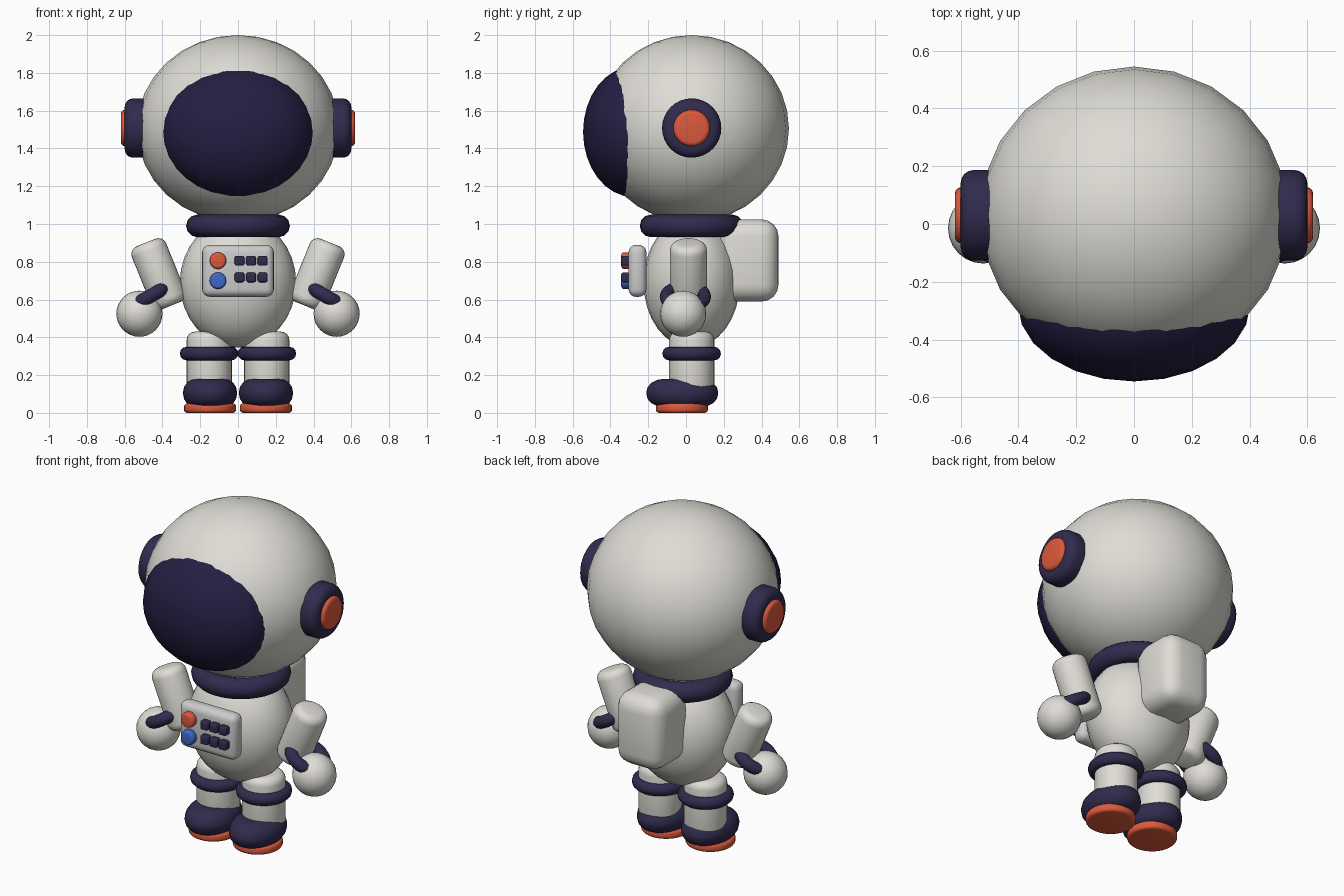
import bpy, bmesh
from math import radians, pi, cos, sin
from mathutils import Matrix

if "Cube" in bpy.data.objects:
    bpy.data.objects.remove(bpy.data.objects["Cube"])


def material(name, rgb):
    m = bpy.data.materials.new(name)
    m.diffuse_color = (*rgb, 1)
    m.use_nodes = True
    m.node_tree.nodes["Principled BSDF"].inputs["Base Color"].default_value = m.diffuse_color
    return m


WHITE = material("suit_white", (0.74, 0.72, 0.67))
PANEL = material("panel_white", (0.78, 0.78, 0.78))
NAVY = material("navy", (0.030, 0.024, 0.075))
GLASS = material("visor_dark", (0.018, 0.013, 0.055))
ORANGE = material("orange", (0.72, 0.10, 0.045))
BLUE = material("blue", (0.05, 0.14, 0.60))


def finish(bm, name, mat, loc, rot=(0, 0, 0)):
    bmesh.ops.recalc_face_normals(bm, faces=bm.faces)
    me = bpy.data.meshes.new(name)
    bm.to_mesh(me)
    bm.free()
    ob = bpy.data.objects.new(name, me)
    bpy.context.collection.objects.link(ob)
    ob.location, ob.rotation_euler = loc, rot
    me.materials.append(mat)
    bpy.ops.object.select_all(action='DESELECT')
    ob.select_set(True)
    bpy.context.view_layer.objects.active = ob
    bpy.ops.object.shade_smooth_by_angle(angle=radians(40))
    return ob


def round_edges(bm, width, segments=4):
    edges = [e for e in bm.edges if e.calc_face_angle(0) > radians(40)]
    bmesh.ops.bevel(bm, geom=edges, offset=width, segments=segments,
                    profile=0.5, affect='EDGES', clamp_overlap=True)


def ball(name, mat, loc, radii, seg=24, rings=16):
    bm = bmesh.new()
    bmesh.ops.create_uvsphere(bm, u_segments=seg, v_segments=rings, radius=1,
                              matrix=Matrix.Diagonal((*radii, 1)))
    return finish(bm, name, mat, loc)


def block(name, mat, loc, size, width):
    bm = bmesh.new()
    bmesh.ops.create_cube(bm, size=1, matrix=Matrix.Diagonal((*size, 1)))
    round_edges(bm, width)
    return finish(bm, name, mat, loc)


def drum(name, mat, loc, r, depth, width, rot=(0, 0, 0), stretch=1):
    bm = bmesh.new()
    bmesh.ops.create_cone(bm, cap_ends=True, segments=32, radius1=r, radius2=r, depth=depth)
    round_edges(bm, width)
    bmesh.ops.scale(bm, vec=(1, stretch, 1), verts=bm.verts)
    return finish(bm, name, mat, loc, rot)


def ring(name, mat, loc, R, r, rot=(0, 0, 0), n=32, k=12):
    bm = bmesh.new()
    loops = []
    for i in range(n):
        a = 2 * pi * i / n
        loops.append([bm.verts.new((cos(a) * (R + r * cos(t)), sin(a) * (R + r * cos(t)), r * sin(t)))
                      for t in (2 * pi * j / k for j in range(k))])
    for i in range(n):
        p, q = loops[i], loops[(i + 1) % n]
        for j in range(k):
            bm.faces.new((p[j], q[j], q[(j + 1) % k], p[(j + 1) % k]))
    return finish(bm, name, mat, loc, rot)


# head
ball("helmet", WHITE, (0, 0.03, 1.505), (0.535, 0.515, 0.495))
ball("visor", GLASS, (0, -0.28, 1.488), (0.402, 0.265, 0.345))
ring("collar", NAVY, (0, 0.03, 0.99), 0.215, 0.06)

# torso and backpack
ball("torso", WHITE, (0, 0.03, 0.69), (0.308, 0.255, 0.345))
block("backpack", WHITE, (0, 0.325, 0.807), (0.31, 0.33, 0.435), 0.09)

# chest panel with buttons and keys
block("chest_panel", PANEL, (0, -0.257, 0.752), (0.38, 0.095, 0.275), 0.04)
for name, mat, z in (("red_button", ORANGE, 0.806), ("blue_button", BLUE, 0.70)):
    drum(name, mat, (-0.106, -0.318, z), 0.044, 0.05, 0.015, (pi / 2, 0, 0))
for x in (0.008, 0.069, 0.130):
    for z in (0.805, 0.717):
        block("panel_key", NAVY, (x, -0.318, z), (0.051, 0.05, 0.051), 0.01)

for side, s in (("left", -1), ("right", 1)):
    # ear pieces
    turn = (0, s * pi / 2, 0)
    drum(side + "_ear_pad", NAVY, (s * 0.53, 0.03, 1.508), 0.157, 0.14, 0.045, turn)
    drum(side + "_ear_cap", ORANGE, (s * 0.58, 0.03, 1.508), 0.097, 0.08, 0.022, turn)

    # arms
    drum(side + "_sleeve", WHITE, (s * 0.42, 0.013, 0.735), 0.098, 0.36, 0.045,
         (0, s * radians(22), 0))
    ring(side + "_cuff", NAVY, (s * 0.47, -0.003, 0.615), 0.10, 0.036,
         (0, s * radians(30), 0))
    ball(side + "_hand", WHITE, (s * 0.522, -0.015, 0.525), (0.122,) * 3)

    # legs and boots
    drum(side + "_leg", WHITE, (s * 0.152, 0.03, 0.265), 0.12, 0.33, 0.045)
    ring(side + "_leg_band", NAVY, (s * 0.153, 0.03, 0.314), 0.119, 0.036)
    drum(side + "_boot", NAVY, (s * 0.148, -0.02, 0.105), 0.143, 0.15, 0.07, stretch=1.33)
    drum(side + "_sole", ORANGE, (s * 0.148, -0.022, 0.025), 0.138, 0.05, 0.018)
